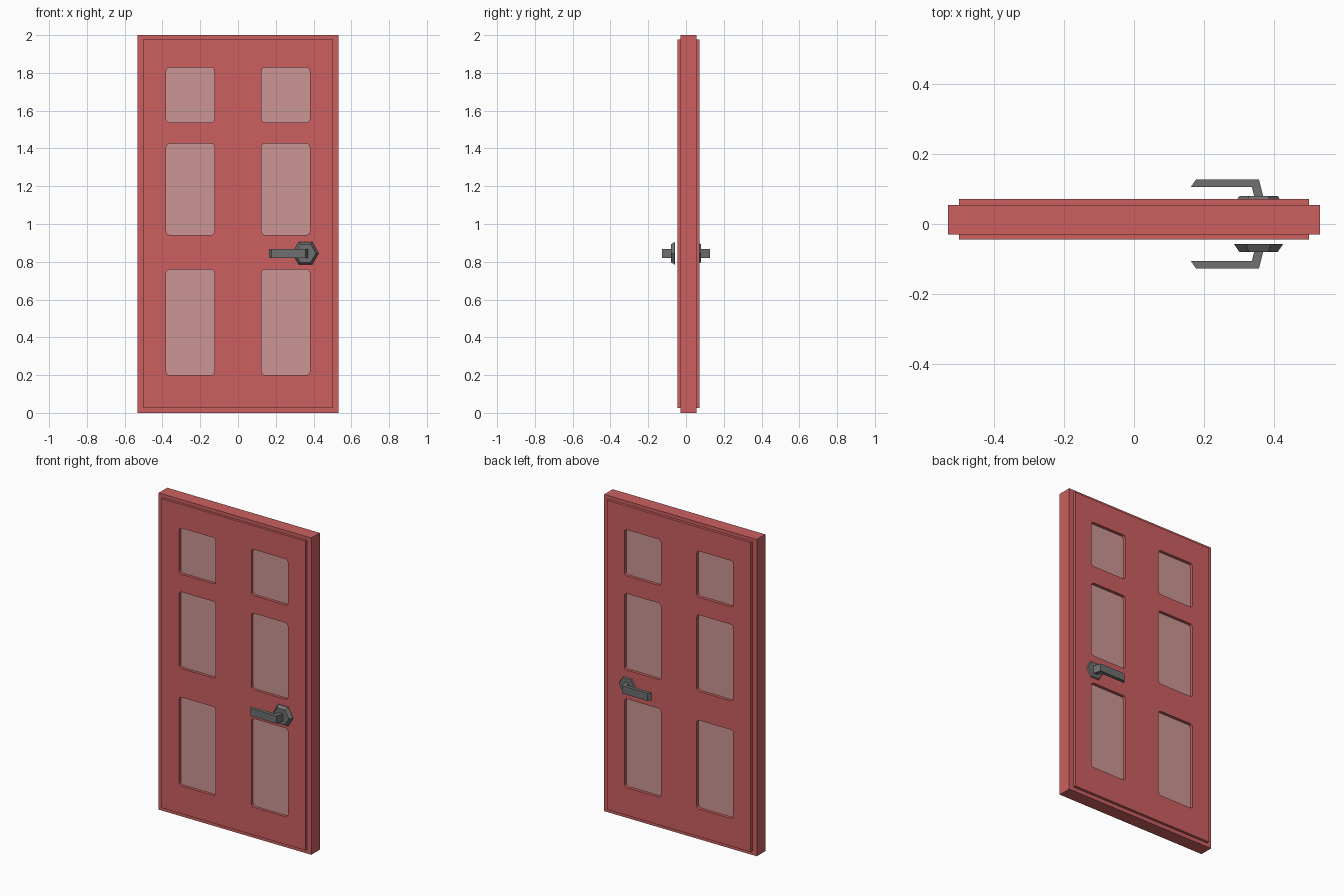
import bpy, bmesh, math
from mathutils import Matrix

if "Cube" in bpy.data.objects:
    bpy.data.objects.remove(bpy.data.objects["Cube"])


def material(name, rgb):
    m = bpy.data.materials.new(name)
    m.diffuse_color = (*rgb, 1)
    m.use_nodes = True
    m.node_tree.nodes["Principled BSDF"].inputs["Base Color"].default_value = m.diffuse_color
    return m


red = material("red paint", (0.604, 0.117, 0.117))
glass = material("frosted pink glass", (0.597, 0.305, 0.296))
metal = material("grey metal", (0.16, 0.163, 0.163))


def add_object(name, mesh, mat):
    mesh.materials.clear()
    mesh.materials.append(mat)
    ob = bpy.data.objects.new(name, mesh)
    bpy.context.collection.objects.link(ob)
    return ob


def rect(x0, x1, z0, z1, c=0.0):
    """Rectangle outline with optional rounded corners."""
    if c == 0:
        return [(x0, z0), (x1, z0), (x1, z1), (x0, z1)]
    pts = []
    for i, (cx, cz) in enumerate([(x1 - c, z1 - c), (x0 + c, z1 - c),
                                  (x0 + c, z0 + c), (x1 - c, z0 + c)]):
        for k in range(4):
            a = math.pi / 2 * (i + k / 3)
            pts.append((cx + c * math.cos(a), cz + c * math.sin(a)))
    return pts


def slab(name, outlines, y0, y1, mat):
    """Upright slab: first outline is the edge, the others are holes."""
    cu = bpy.data.curves.new(name, 'CURVE')
    cu.dimensions = '2D'
    cu.fill_mode = 'BOTH'
    cu.extrude = (y1 - y0) / 2
    for pts in outlines:
        sp = cu.splines.new('POLY')
        sp.points.add(len(pts) - 1)
        for p, (x, z) in zip(sp.points, pts):
            p.co = (x, z, 0, 1)
        sp.use_cyclic_u = True
    tmp = bpy.data.objects.new("tmp", cu)
    bpy.context.collection.objects.link(tmp)
    dg = bpy.context.evaluated_depsgraph_get()
    me = bpy.data.meshes.new_from_object(tmp.evaluated_get(dg))
    bpy.data.objects.remove(tmp)
    me.transform(Matrix.Translation((0, (y0 + y1) / 2, 0)) @ Matrix.Rotation(math.pi / 2, 4, 'X'))
    bm = bmesh.new()
    bm.from_mesh(me)
    bmesh.ops.remove_doubles(bm, verts=bm.verts, dist=1e-5)
    bmesh.ops.recalc_face_normals(bm, faces=bm.faces)
    bm.to_mesh(me)
    bm.free()
    for p in me.polygons:
        p.use_smooth = False
    return add_object(name, me, mat)


def loft(name, ring_a, ring_b, mat):
    """Closed solid between two matching rings of points."""
    bm = bmesh.new()
    a = [bm.verts.new(p) for p in ring_a]
    b = [bm.verts.new(p) for p in ring_b]
    n = len(a)
    bm.faces.new(a)
    bm.faces.new(b)
    for i in range(n):
        j = (i + 1) % n
        bm.faces.new((a[i], a[j], b[j], b[i]))
    bmesh.ops.recalc_face_normals(bm, faces=bm.faces)
    me = bpy.data.meshes.new(name)
    bm.to_mesh(me)
    bm.free()
    return add_object(name, me, mat)


# Door leaf with six window openings, and the thinner frame around it
rows = [(0.20, 0.76), (0.942, 1.425), (1.537, 1.828)]
cols = [(-0.38, -0.125), (0.125, 0.38)]
windows = [(x0, x1, z0, z1) for x0, x1 in cols for z0, z1 in rows]
leaf = rect(-0.502, 0.502, 0.025, 1.978)
slab("door_leaf", [leaf] + [rect(*w, 0.018) for w in windows], -0.045, 0.072, red)
slab("door_frame", [rect(-0.533, 0.533, 0, 2), leaf], -0.03, 0.055, red)

# Window panes, recessed from both sides
for i, (x0, x1, z0, z1) in enumerate(windows):
    slab(f"window_pane_{i + 1}", [rect(x0 - .004, x1 + .004, z0 - .004, z1 + .004)],
         -0.027, 0.053, glass)

# Hexagonal handle plates and bent levers on both sides
profile = [(0.345, 0.076), (0.338, 0.106), (0.163, 0.106),
           (0.178, 0.128), (0.358, 0.128), (0.371, 0.076)]
for side, s in (("front", -1), ("back", 1)):
    def hexagon(r, y):
        return [(0.357 + r * math.cos(k * math.pi / 3), s * y,
                 0.845 + r * math.sin(k * math.pi / 3)) for k in range(6)]
    loft(f"{side}_handle_plate", hexagon(0.07, 0.058), hexagon(0.055, 0.08), metal)
    loft(f"{side}_handle_lever", [(x, s * y, 0.819) for x, y in profile],
         [(x, s * y, 0.867) for x, y in profile], metal)
